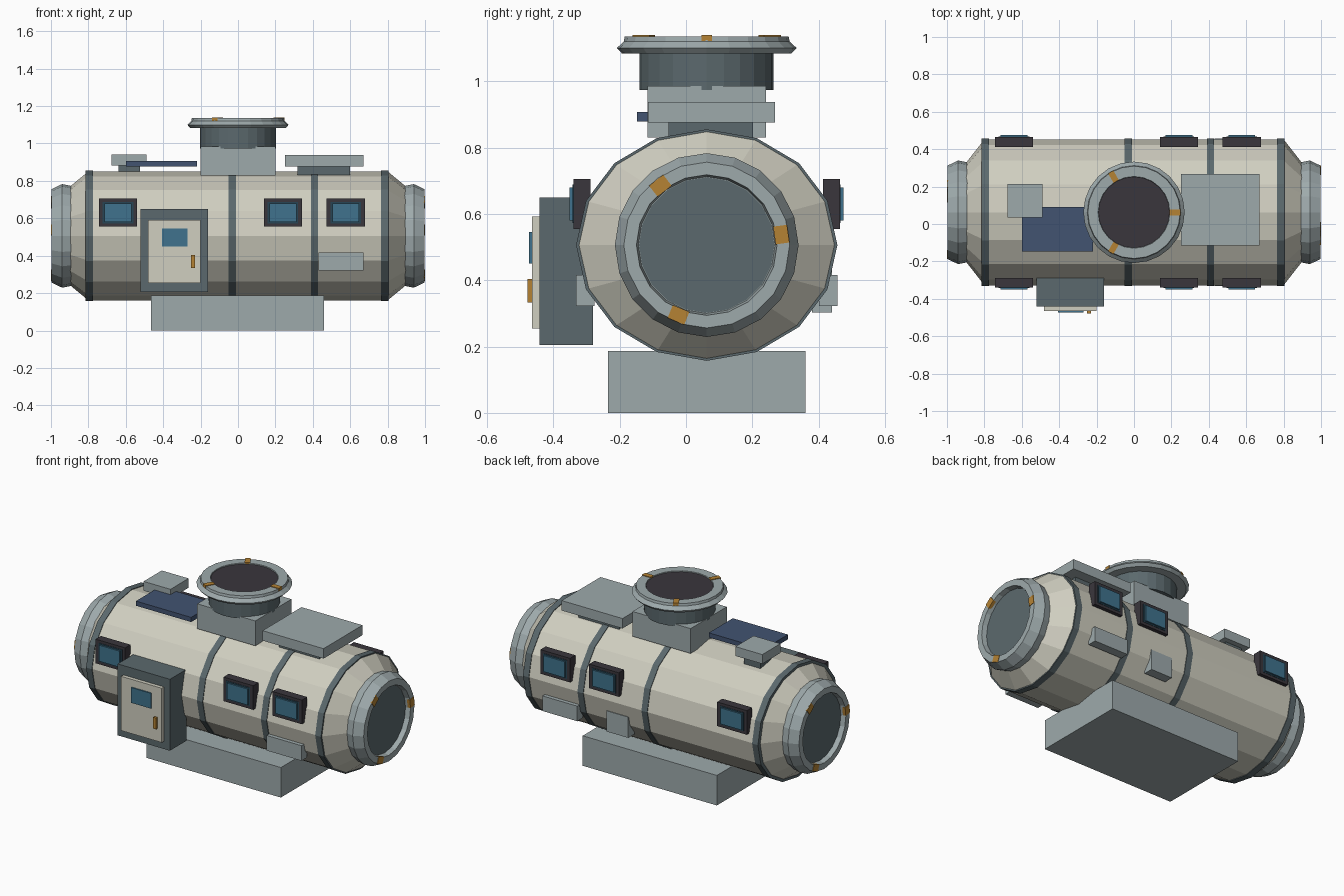
import bpy, bmesh
from math import sin, cos, pi, radians
from mathutils import Matrix, Vector

cube = bpy.data.objects.get("Cube")
if cube:
    bpy.data.objects.remove(cube, do_unlink=True)

CY, CZ = 0.0625, 0.506   # hull axis


def material(name, rgb):
    m = bpy.data.materials.new(name)
    m.use_nodes = True
    m.diffuse_color = (*rgb, 1)
    m.node_tree.nodes["Principled BSDF"].inputs["Base Color"].default_value = (*rgb, 1)
    return m


cream = material("cream hull", (0.63, 0.62, 0.53))
grey = material("light grey metal", (0.34, 0.40, 0.41))
dark = material("dark grey metal", (0.105, 0.141, 0.153))
charcoal = material("charcoal", (0.042, 0.037, 0.046))
glass = material("teal glass", (0.05, 0.171, 0.266))
seal = material("dark teal seal", (0.02, 0.06, 0.09))
orange = material("orange marker", (0.46, 0.225, 0.034))
navy = material("navy panel", (0.054, 0.087, 0.165))


def finish(name, bm, mat, matrix=None):
    bmesh.ops.recalc_face_normals(bm, faces=bm.faces)
    if matrix:
        bm.transform(matrix)
    mesh = bpy.data.meshes.new(name)
    bm.to_mesh(mesh)
    bm.free()
    mesh.materials.append(mat)
    obj = bpy.data.objects.new(name, mesh)
    bpy.context.collection.objects.link(obj)
    return obj


def box(name, mat, x, y, z, matrix=None):
    """Box from (low, high) spans on each axis."""
    bm = bmesh.new()
    bmesh.ops.create_cube(bm, size=1)
    for v in bm.verts:
        v.co = [s[0] if c < 0 else s[1] for c, s in zip(v.co, (x, y, z))]
    return finish(name, bm, mat, matrix)


def lathe(name, mat, profile, sides, matrix):
    """Capped loft of (radius x, radius y, height) rings about local z."""
    bm = bmesh.new()
    rings = [[bm.verts.new((rx * cos(2 * pi * i / sides), ry * sin(2 * pi * i / sides), h))
              for i in range(sides)] for rx, ry, h in profile]
    for a, b in zip(rings, rings[1:]):
        for i in range(sides):
            j = (i + 1) % sides
            bm.faces.new((a[i], a[j], b[j], b[i]))
    bm.faces.new(rings[0])
    bm.faces.new(rings[-1])
    return finish(name, bm, mat, matrix)


def frame(xa, ya, za, origin):
    m = Matrix((xa, ya, za)).transposed().to_4x4()
    m.translation = Vector(origin)
    return m


def round_profile(points):
    return [(r, r, h) for r, h in points]


right_end = frame((0, 1, 0), (0, 0, 1), (1, 0, 0), (0, CY, CZ))
left_end = frame((0, -1, 0), (0, 0, 1), (-1, 0, 0), (0, CY, CZ))
top_end = Matrix.Translation((0, CY, 0))

# Hull: slightly flattened barrel with tapered ends
RY, RZ = 0.39, 0.345
lathe("hull", cream, [(0.262, 0.262, -0.9), (RY, RZ, -0.8), (RY, RZ, 0.8), (0.262, 0.262, 0.9)],
      16, right_end)
for i, x in enumerate((-0.795, -0.032, 0.409, 0.784)):
    lathe(f"hull_rib_{i + 1}", dark, [(RY + 0.004, RZ + 0.004, x - 0.02),
                                      (RY + 0.004, RZ + 0.004, x + 0.02)], 16, right_end)


def markers(name, matrix, start, inner, outer, width, low, high):
    for i in range(3):
        turn = Matrix.Rotation(radians(start + 120 * i), 4, 'Z')
        box(f"{name}_marker_{i + 1}", orange, (inner, outer), (-width / 2, width / 2),
            (low, high), matrix @ turn)


# End docking ports with recessed hatches
for name, m in (("left_port", right_end), ("right_port", left_end)):
    lathe(name + "_ring", grey, round_profile([(0.25, 0.87), (0.268, 0.895), (0.277, 0.94),
          (0.25, 0.997), (0.212, 0.997), (0.206, 0.965)]), 20, m)
    lathe(name + "_hatch", dark, round_profile([(0.204, 0.95), (0.204, 0.968)]), 20, m)
    markers(name, m, 8, 0.206, 0.248, 0.054, 0.98, 1.0)

# Top docking port
box("top_port_base", grey, (-0.2, 0.2), (CY - 0.178, CY + 0.178), (0.83, 0.985))
lathe("top_port_neck", dark, round_profile([(0.202, 0.973), (0.202, 1.09)]), 24, top_end)
lathe("top_port_flange", grey, round_profile([(0.255, 1.083), (0.271, 1.1), (0.25, 1.12),
      (0.247, 1.135), (0.192, 1.135), (0.19, 1.125)]), 24, top_end)
lathe("top_port_hatch", charcoal, round_profile([(0.19, 1.11), (0.19, 1.13)]), 24, top_end)
markers("top_port", top_end, 0, 0.19, 0.249, 0.032, 1.121, 1.139)

# Foundation
box("base_block", grey, (-0.465, 0.46), (-0.235, 0.36), (0, 0.187))

# Entrance with door, window and handle
box("entrance_housing", dark, (-0.52, -0.16), (-0.442, -0.28), (0.205, 0.65))
box("entrance_door", cream, (-0.48, -0.2), (-0.465, -0.44), (0.254, 0.592))
box("door_window", glass, (-0.405, -0.27), (-0.473, -0.464), (0.45, 0.545))
box("door_handle", orange, (-0.25, -0.23), (-0.478, -0.464), (0.333, 0.404))

# Hull windows on both sides
for side, s in (("front", -1), ("back", 1)):
    def depth(a, b):
        return sorted((CY + s * a, CY + s * b))
    for i, x in enumerate((-0.642, 0.24, 0.576)):
        for part, mat, w, h, a, b in (("frame", charcoal, 0.102, 0.075, 0.35, 0.402),
                                      ("seal", seal, 0.082, 0.058, 0.4, 0.404),
                                      ("pane", glass, 0.072, 0.05, 0.4, 0.413)):
            box(f"{side}_window_{part}_{i + 1}", mat, (x - w, x + w), depth(a, b),
                (0.63 - h, 0.63 + h))
    # Side equipment box below the window pair
    box(f"{side}_equipment_box", grey, (0.43, 0.67), depth(0.338, 0.394), (0.322, 0.416))
box("back_small_box", grey, (0.09, 0.24), (0.38, 0.44), (0.303, 0.432))

# Roof equipment
box("large_roof_plate", grey, (0.25, 0.67), (-0.115, 0.268), (0.876, 0.938))
box("large_plate_support", dark, (0.318, 0.6), (-0.053, 0.202), (0.82, 0.878))
box("small_roof_plate", grey, (-0.675, -0.49), (0.035, 0.213), (0.882, 0.94))
box("small_plate_support", dark, (-0.64, -0.525), (0.07, 0.18), (0.82, 0.884))
box("solar_panel", navy, (-0.6, -0.22), (-0.147, 0.09), (0.878, 0.907))
